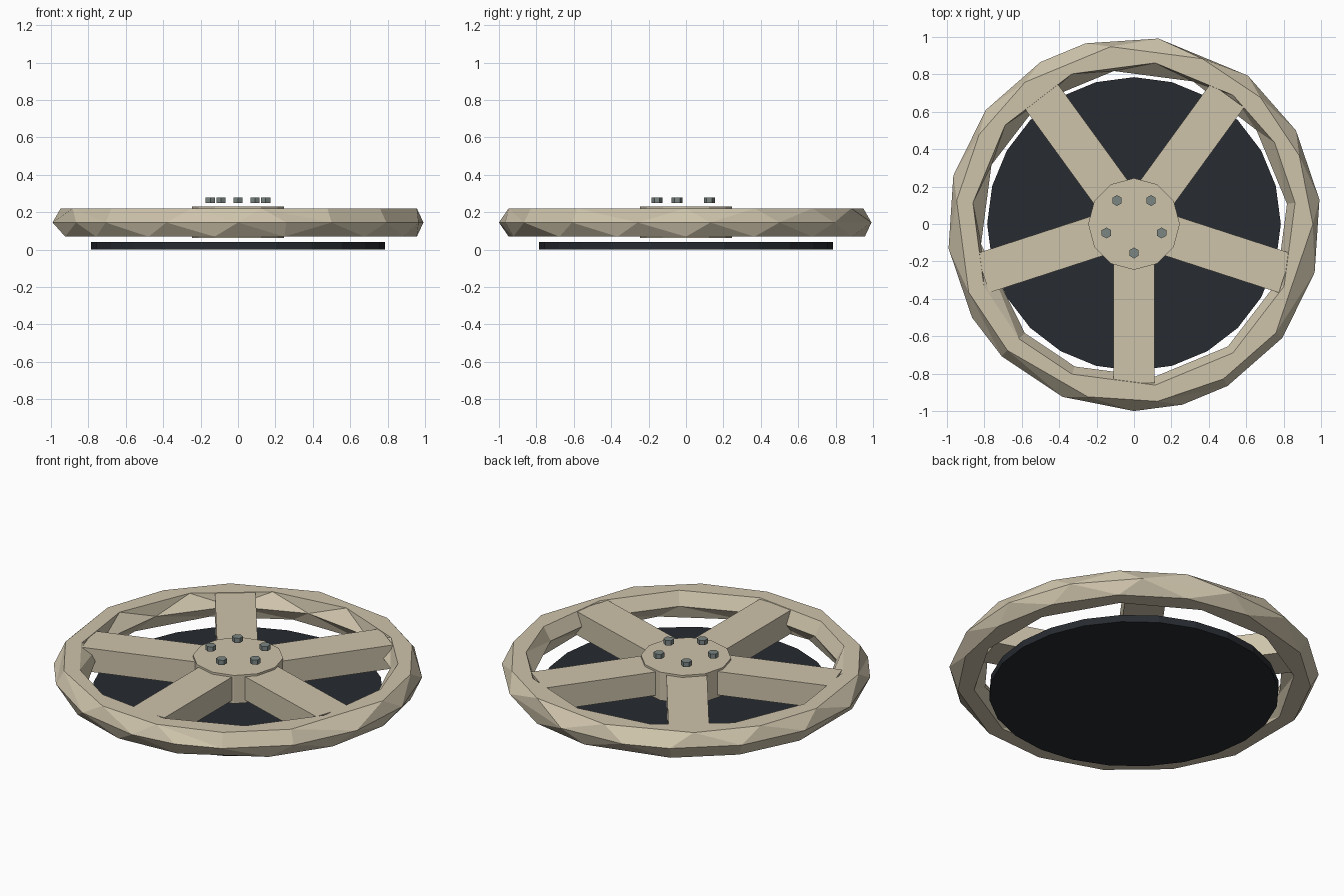
import bpy, bmesh
from math import cos, sin, pi, radians

if "Cube" in bpy.data.objects:
    bpy.data.objects.remove(bpy.data.objects["Cube"])


def material(name, rgb):
    m = bpy.data.materials.new(name)
    m.diffuse_color = (*rgb, 1)
    m.use_nodes = True
    m.node_tree.nodes["Principled BSDF"].inputs["Base Color"].default_value = m.diffuse_color
    return m


BEIGE = material("pale_alloy", (0.62, 0.55, 0.41))
DARK = material("dark_plate", (0.02, 0.024, 0.03))
STEEL = material("nut_steel", (0.2, 0.24, 0.23))


def finish(bm, name, mat):
    bmesh.ops.recalc_face_normals(bm, faces=bm.faces)
    me = bpy.data.meshes.new(name)
    bm.to_mesh(me)
    bm.free()
    ob = bpy.data.objects.new(name, me)
    bpy.context.collection.objects.link(ob)
    me.materials.append(mat)
    return ob


def prism(name, sides, r, z0, z1, mat, x=0, y=0, turn=0):
    bm = bmesh.new()
    bmesh.ops.create_cone(bm, cap_ends=True, segments=sides, radius1=r, radius2=r, depth=z1 - z0)
    ob = finish(bm, name, mat)
    ob.location = (x, y, (z0 + z1) / 2)
    ob.rotation_euler.z = turn
    return ob


def bridge(bm, a, b):
    # zip two rings of (angle, vert) with different spacing
    i = j = 0
    na, nb = len(a), len(b)
    ang = lambda ring, k: ring[k % len(ring)][0] + 360 * (k // len(ring))
    while i < na or j < nb:
        va, vb = a[i % na][1], b[j % nb][1]
        if j >= nb or (i < na and ang(a, i + 1) <= ang(b, j + 1)):
            bm.faces.new((va, a[(i + 1) % na][1], vb))
            i += 1
        else:
            bm.faces.new((va, b[(j + 1) % nb][1], vb))
            j += 1


# Rim: hexagonal-section ring with uneven facets (angles in 7.5 degree steps)
STEPS = [
    [1, 4, 7, 11, 14, 16, 19, 22, 25, 28, 30, 33, 36, 38, 40, 43, 46],   # outer ridge
    [0, 3, 6, 9, 13, 17, 20, 23, 27, 30, 34, 37, 40, 43],                # top outer
    [1, 4, 7, 11, 15, 19, 23, 27, 30, 33, 37, 41, 45],                   # top inner
    [1, 5, 9, 13, 17, 21, 25, 30, 33, 37, 41, 45],                       # inner ridge
    [2, 6, 10, 14, 18, 22, 26, 30, 34, 38, 42, 46],                      # bottom inner
    [0, 3, 6, 9, 12, 16, 19, 22, 26, 29, 32, 35, 38, 42, 45],            # bottom outer
]
bm = bmesh.new()
rings = []
for k, steps in enumerate(STEPS):
    r = 0.9125 + 0.0875 * cos(k * pi / 3)
    z = 0.145 + 0.0875 * sin(k * pi / 3)
    rings.append([(s * 7.5, bm.verts.new((r * cos(radians(s * 7.5)), r * sin(radians(s * 7.5)), z)))
                  for s in steps])
for k in range(6):
    bridge(bm, rings[k], rings[(k + 1) % 6])
bmesh.ops.dissolve_limit(bm, angle_limit=radians(1), verts=bm.verts, edges=bm.edges)
finish(bm, "rim", BEIGE)

# Hub and backing plate
prism("hub", 12, 0.245, 0.062, 0.23, BEIGE)
prism("brake_disc", 24, 0.785, 0.0, 0.042, DARK)

# Spokes and floating nuts
for k in range(5):
    a = radians(270 + 72 * k)
    bm = bmesh.new()
    bmesh.ops.create_cube(bm, size=1)
    bmesh.ops.scale(bm, vec=(0.72, 0.22, 0.14), verts=bm.verts)
    bmesh.ops.translate(bm, vec=(0.49, 0, 0.148), verts=bm.verts)
    finish(bm, f"spoke_{k + 1}", BEIGE).rotation_euler.z = a
    prism(f"nut_{k + 1}", 6, 0.029, 0.25, 0.278, STEEL, 0.155 * cos(a), 0.155 * sin(a))
